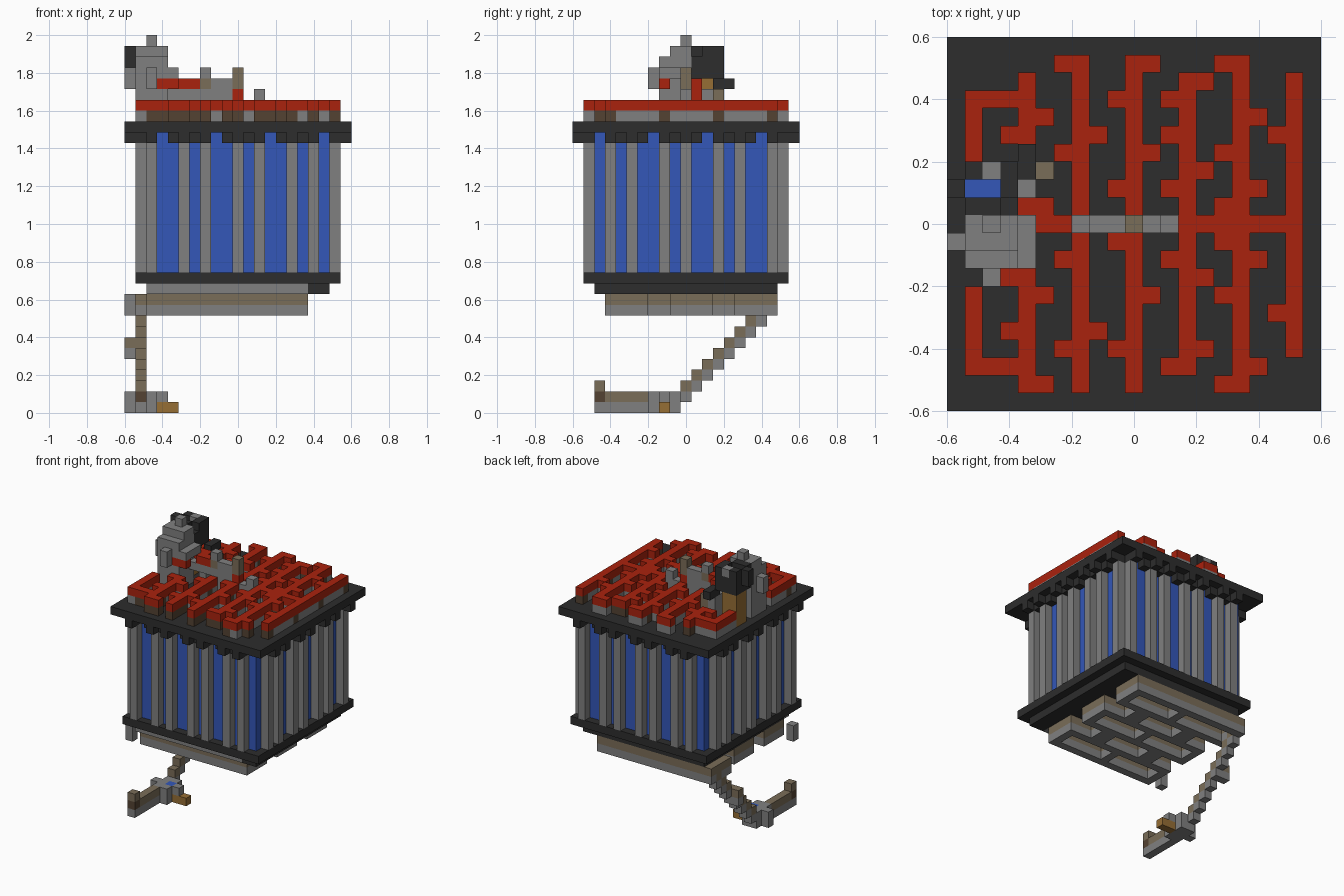
import bpy
import bmesh
from mathutils import Vector
from itertools import product

if "Cube" in bpy.data.objects:
    bpy.data.objects.remove(bpy.data.objects["Cube"])

UNIT = 2 / 35       # edge of one block
LAST = 20           # last block index across the footprint
SHADES = {
    "grey": (128, 128, 128), "charcoal": (45, 45, 45), "red": (170, 34, 13),
    "blue": (51, 87, 185), "taupe": (122, 109, 88), "dark_brown": (84, 66, 50),
    "ochre": (150, 110, 53),
}


def linear(v):
    v /= 255
    return v / 12.92 if v <= 0.04045 else ((v + 0.055) / 1.055) ** 2.4


materials = {}
for name, rgb in SHADES.items():
    mat = bpy.data.materials.new(name)
    mat.use_nodes = True
    colour = (*[linear(c) for c in rgb], 1)
    mat.diffuse_color = colour
    bsdf = mat.node_tree.nodes["Principled BSDF"]
    bsdf.inputs["Base Color"].default_value = colour
    bsdf.inputs["Roughness"].default_value = 0.9
    materials[name] = mat

grid = {}           # block position -> (part, colour)


def span(r):
    return range(r, r + 1) if isinstance(r, int) else range(r[0], r[1] + 1)


def fill(part, colour, x, y, z):
    """Fill a block range; each axis is one index or a (first, last) pair."""
    for cell in product(span(x), span(y), span(z)):
        grid[cell] = (part, colour)


def fill_sides(part, colour, along, depth, z):
    """Repeat one block on all four walls, mirrored over both diagonals."""
    for a, b in ((along, depth), (depth, along)):
        fill(part, colour, a, b, z)
        fill(part, colour, LAST - a, LAST - b, z)


# Walls: blue core with ribs and dark brackets
WALL = (13, 24)
fill("wall_core", "blue", (2, 18), (2, 18), (13, 25))
for i in range(2, 19):
    if i % 5 in (0, 2):
        fill_sides("wall_ribs", "grey", i, 1, WALL)
        fill_sides("roof_brackets", "charcoal", i, 0, 25)
    if i % 5 != 3:
        fill_sides("roof_brackets", "charcoal", i, 1, 25)

# Roof and floor plates
fill("roof_plate", "charcoal", (0, LAST), (0, LAST), 26)
fill("floor_plate", "charcoal", (1, 19), (1, 19), 12)
fill("lower_plate", "charcoal", (2, 18), (2, 18), 11)
fill("front_beam", "grey", (2, 16), 2, 11)

# Underside frames: three joined rings with two openings each
for y, start in ((3, 2), (9, 2), (15, 1)):
    for z, colour in ((10, "taupe"), (9, "grey")):
        for bar in (y, y + 3):
            fill("under_frames", colour, (start, 16), bar, z)
        for cap in (start, 9, 16):
            fill("under_frames", colour, cap, (y, y + 3), z)
        if y < 15:
            fill("under_frames", colour, (5, 6), (y + 4, y + 5), z)
            fill("under_frames", colour, (12, 13), (y + 4, y + 5), z)
fill("corner_peg", "grey", 0, 3, (9, 10))

# Stepped chain down to the ground
for k in range(8):
    columns = (0, 1) if k == 4 else 1
    fill("chain", "grey", columns, 10 + k, 1 + k)
    fill("chain", "taupe", columns, 10 + k, 2 + k)

# Anchor at the end of the chain
fill("anchor", "grey", 1, (2, 9), 0)
fill("anchor", "taupe", 1, (3, 6), 1)
fill("anchor", "dark_brown", 1, 2, 1)
fill("anchor", "taupe", 1, 2, 2)
fill("anchor", "grey", (1, 2), (7, 9), (0, 1))
fill("anchor", "grey", (0, 3), 8, (0, 1))
fill("anchor", "blue", 2, 8, 1)
fill("anchor", "ochre", (3, 4), 8, 0)


# Roof maze: red rails over a grey and brown footing
def rail(x, y):
    for a, b in product(span(x), span(y)):
        brown = b % 5 == 3 or (b < 3 and a % 5 != 1)
        fill("maze_footing", "dark_brown" if brown else "grey", a, b, 27)
        fill("maze_rails", "red", a, b, 28)


# spine column, its run, branches to the left, branches to the right
SPINES = (
    (1, (2, 6), (), ()), (1, (14, 17), (), ()),
    (4, (1, 7), (4,), (1, 6)), (4, (15, 18), (15,), (16,)),
    (7, (1, 19), (3, 8, 14, 19), (4, 15)),
    (10, (1, 19), (3, 9, 12, 17), (6, 14, 19)),
    (13, (2, 18), (2, 8, 12, 15, 17), (3, 7, 13, 18)),
    (16, (1, 19), (1, 6, 9, 11, 14, 19), (2, 8, 12, 16)),
    (19, (3, 18), (5, 15), ()),
)
for x, run, left, right in SPINES:
    rail(x, run)
    for y in left:
        rail(x - 1, y)
    for y in right:
        rail(x + 1, y)
for y in (2, 17):
    rail((1, 4), y)
rail((13, 19), 10)
rail((3, 4), 7)

# Lying figure: body, legs and red scarf
fill("figure_body", "grey", (7, 12), 10, (27, 28))
fill("figure_body", "grey", (3, 9), 10, 29)
fill("figure_body", "grey", (8, 9), 10, 30)
fill("figure_body", "taupe", 7, 10, 30)
fill("figure_body", "grey", 7, 10, 31)
fill("figure_feet", "red", 10, 10, 29)
fill("figure_feet", "taupe", 10, 10, (30, 31))
fill("figure_feet", "grey", 12, 10, 29)
fill("figure_scarf", "red", (5, 6), 10, 30)
fill("figure_scarf", "red", (3, 5), 11, (29, 30))

# Rounded head mass
fill("figure_head", "grey", (1, 3), (8, 10), (27, 32))
fill("figure_head", "grey", 4, (8, 10), 31)
fill("figure_head", "grey", (1, 3), (9, 10), 33)
fill("figure_head", "grey", 2, 10, 34)
fill("figure_head", "grey", 0, 9, (30, 31))
fill("figure_head", "grey", 2, 7, (30, 31))
fill("figure_scarf", "red", (3, 4), 8, 30)

# Dark hood with a blue inset and ochre base
fill("hood", "ochre", (1, 2), (12, 13), (27, 30))
fill("hood", "charcoal", (1, 3), (11, 13), (31, 32))
fill("hood", "charcoal", (1, 2), 11, 33)
fill("hood", "charcoal", 3, (12, 13), 33)
fill("hood", "charcoal", 0, 12, (32, 33))
fill("hood", "charcoal", 1, 13, 33)
fill("hood", "grey", 2, 13, 33)
fill("hood", "blue", (1, 2), 12, 32)
fill("hood", "charcoal", 4, (13, 14), 30)
fill("hood", "grey", 4, (12, 13), (27, 29))
fill("hood", "taupe", 5, 13, (27, 29))


# Turn each part's blocks into a mesh of its outer faces
def build(part):
    mesh = bpy.data.meshes.new(part)
    bm = bmesh.new()
    slots, corners = [], {}

    def vert(p):
        if p not in corners:
            corners[p] = bm.verts.new((Vector(p) - Vector((10.5, 10.5, 0))) * UNIT)
        return corners[p]

    for cell, (owner, colour) in grid.items():
        if owner != part:
            continue
        if colour not in slots:
            slots.append(colour)
            mesh.materials.append(materials[colour])
        for axis, side in product(range(3), (0, 1)):
            beside = list(cell)
            beside[axis] += 2 * side - 1
            if tuple(beside) in grid:
                continue
            u, v = (axis + 1) % 3, (axis + 2) % 3
            loop = []
            for du, dv in ((0, 0), (1, 0), (1, 1), (0, 1)):
                p = list(cell)
                p[axis] += side
                p[u] += du
                p[v] += dv
                loop.append(vert(tuple(p)))
            face = bm.faces.new(loop if side else loop[::-1])
            face.material_index = slots.index(colour)
    bm.to_mesh(mesh)
    bm.free()
    bpy.context.collection.objects.link(bpy.data.objects.new(part, mesh))


for part in sorted({owner for owner, _ in grid.values()}):
    build(part)
